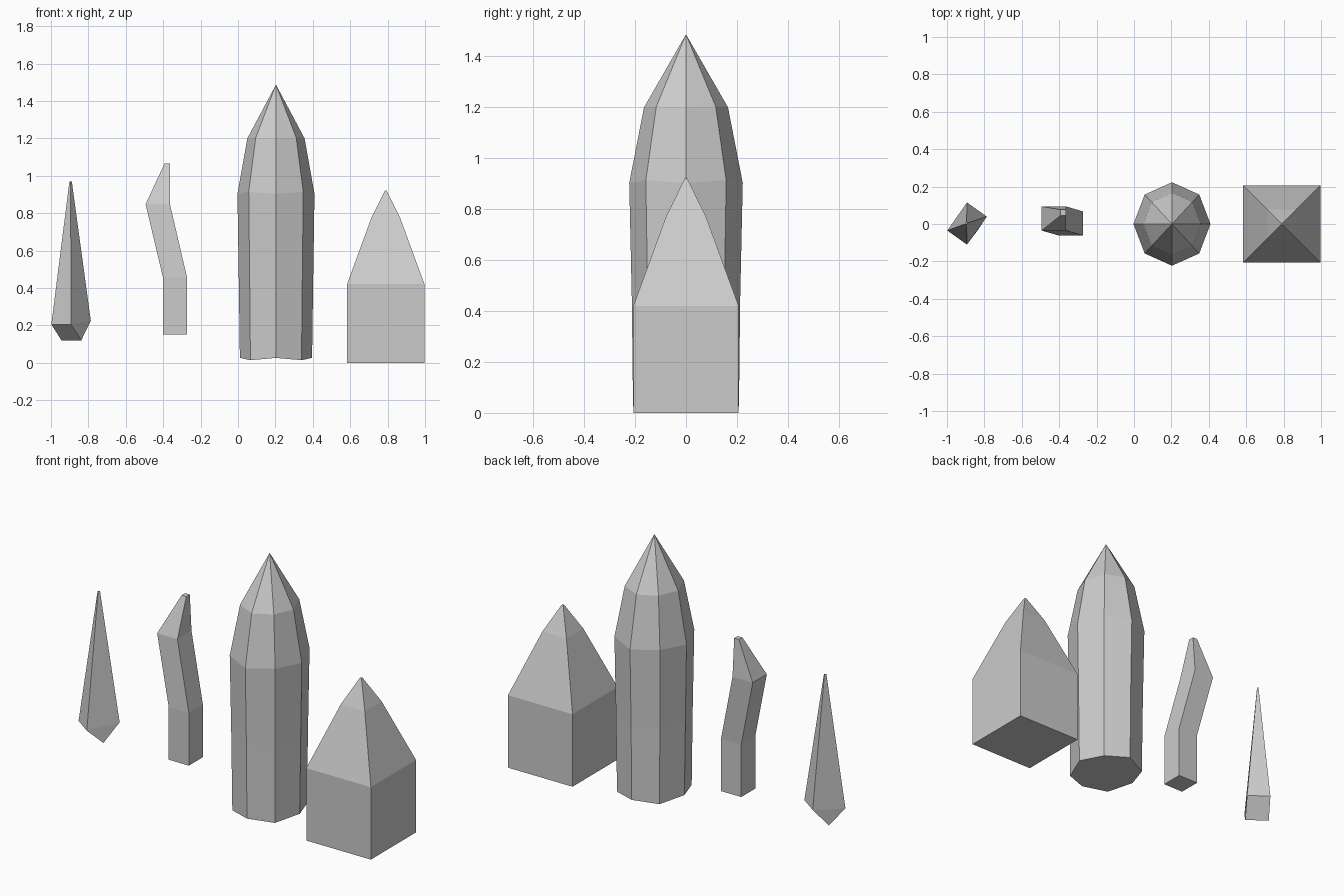
import bpy, bmesh
from math import cos, sin, pi, sqrt

if "Cube" in bpy.data.objects:
    bpy.data.objects.remove(bpy.data.objects["Cube"])


def loft(name, rings, tip=None):
    """Skin matching point rings from bottom to top; close with caps or a tip."""
    bm = bmesh.new()
    loops = [[bm.verts.new(p) for p in ring] for ring in rings]
    n = len(loops[0])
    bm.faces.new(loops[0][::-1])
    for low, high in zip(loops, loops[1:]):
        for i in range(n):
            j = (i + 1) % n
            bm.faces.new((low[i], low[j], high[j], high[i]))
    if tip:
        t = bm.verts.new(tip)
        for i in range(n):
            bm.faces.new((loops[-1][i], loops[-1][(i + 1) % n], t))
    else:
        bm.faces.new(loops[-1])
    bmesh.ops.recalc_face_normals(bm, faces=bm.faces[:])
    mesh = bpy.data.meshes.new(name)
    bm.to_mesh(mesh)
    bm.free()
    obj = bpy.data.objects.new(name, mesh)
    bpy.context.collection.objects.link(obj)
    return obj


def rect(x0, x1, y0, y1, z):
    return [(x0, y0, z), (x1, y0, z), (x1, y1, z), (x0, y1, z)]


def octagon(cx, rx, ry, z_straight, z_diagonal):
    return [(cx + rx * cos(i * pi / 4), ry * sin(i * pi / 4),
             z_diagonal if i % 2 else z_straight) for i in range(8)]


# Wide square crystal with a two-step pyramid roof
loft("square_crystal",
     [rect(0.79 - h, 0.79 + h, -h, h, z)
      for h, z in ((0.207, 0), (0.207, 0.42), (0.077, 0.775), (0.005, 0.92))])

# Tall eight-sided crystal
loft("tall_crystal",
     [octagon(0.203, 0.193, 0.208, 0.026, 0.014),
      octagon(0.203, 0.199, 0.213, 0.455, 0.46),
      octagon(0.203, 0.206, 0.223, 0.903, 0.914),
      octagon(0.203, 0.153, 0.165, 1.2, 1.203)],
     tip=(0.203, 0, 1.487))

# Bent crystal
loft("bent_crystal",
     [rect(-0.401, -0.272, -0.062, 0.067, 0.15),
      rect(-0.401, -0.272, -0.062, 0.067, 0.455),
      rect(-0.494, -0.364, -0.035, 0.094, 0.848),
      rect(-0.393, -0.363, 0.045, 0.077, 1.065)])

# Floating spike: turned rectangle tapering up, with a ridge underneath
left, front = (-0.998, -0.035), (-0.893, -0.11)
right, back = (-0.787, 0.04), (-0.893, 0.115)
ring = [left + (0.205,), front + (0.205,), right + (0.225,), back + (0.225,)]
top = [(-0.895 + (x + 0.893) * 0.06, 0.003 + y * 0.06, 0.97) for x, y, z in ring]
spike = loft("spike_crystal", [ring, top])
bm = bmesh.new()
bm.from_mesh(spike.data)
bm.faces.ensure_lookup_table()
bm.verts.ensure_lookup_table()
base = min(bm.faces, key=lambda f: f.calc_center_median().z)
bmesh.ops.delete(bm, geom=[base], context='FACES_ONLY')
bm.verts.ensure_lookup_table()
l, f, r, b = bm.verts[:4]
ridge_l = bm.verts.new((-0.944, 0.04, 0.12))
ridge_r = bm.verts.new((-0.838, -0.036, 0.12))
for verts in ((l, ridge_l, ridge_r, f), (r, ridge_r, ridge_l, b),
              (f, ridge_r, r), (b, ridge_l, l)):
    bm.faces.new(verts)
bmesh.ops.recalc_face_normals(bm, faces=bm.faces[:])
bm.to_mesh(spike.data)
bm.free()
